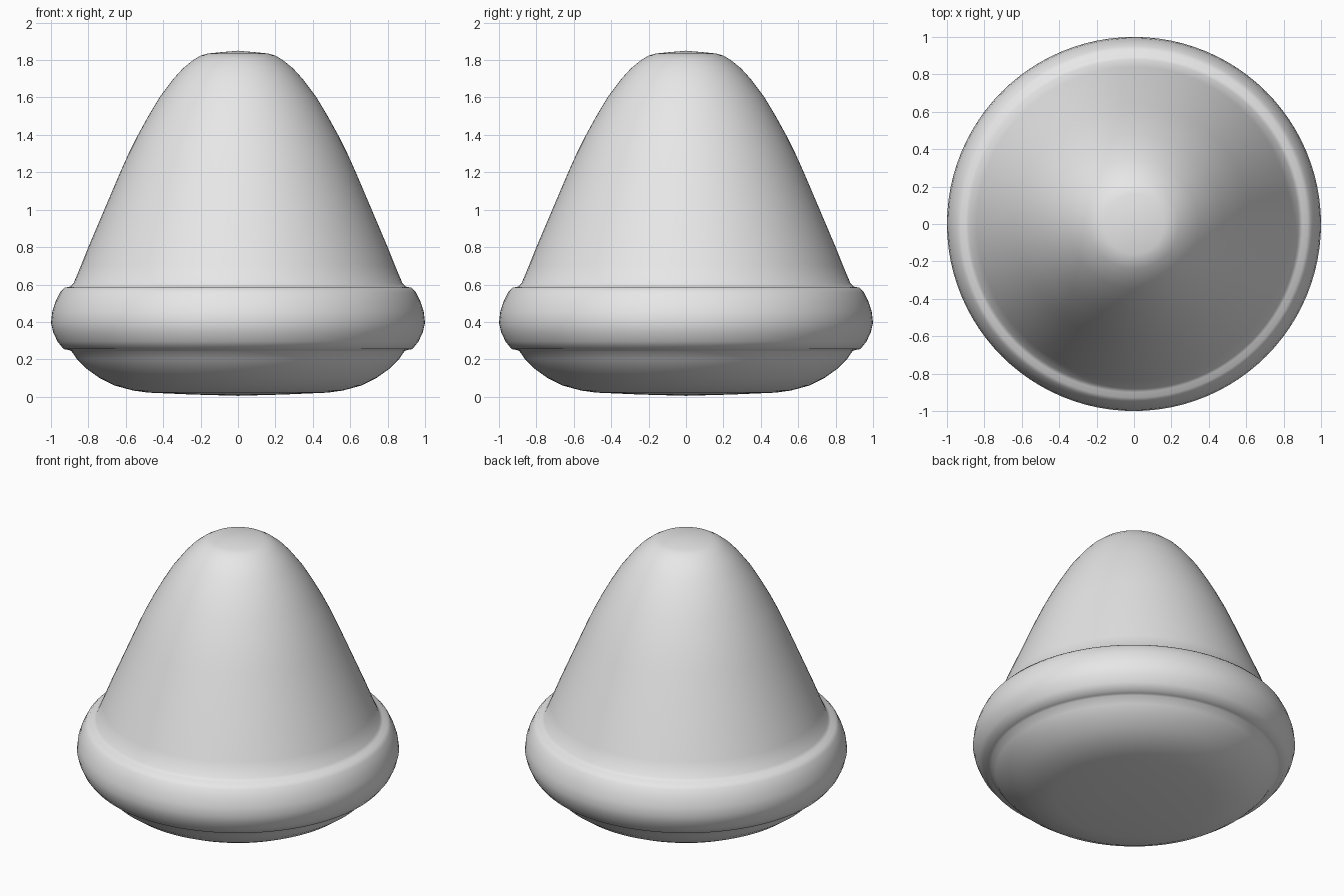
import bpy, bmesh, math

if "Cube" in bpy.data.objects:
    bpy.data.objects.remove(bpy.data.objects["Cube"])

SIDES = 96

# One plain grey for the whole body
grey = bpy.data.materials.new("light_grey")
grey.diffuse_color = (0.8, 0.8, 0.8, 1.0)
grey.use_nodes = True
grey.node_tree.nodes["Principled BSDF"].inputs["Base Color"].default_value = grey.diffuse_color


def lathe(name, profile):
    """Turn a (radius, height) profile, listed bottom to top, about z."""
    bm = bmesh.new()
    rings = []
    for r, z in profile:
        if r == 0:
            rings.append([bm.verts.new((0, 0, z))] * SIDES)
        else:
            rings.append([bm.verts.new((r * math.cos(2 * math.pi * i / SIDES),
                                        r * math.sin(2 * math.pi * i / SIDES), z))
                          for i in range(SIDES)])
    for low, high in zip(rings, rings[1:]):
        for i in range(SIDES):
            j = (i + 1) % SIDES
            corners = dict.fromkeys((low[i], low[j], high[j], high[i]))
            bm.faces.new(list(corners))
    bmesh.ops.recalc_face_normals(bm, faces=bm.faces)
    for f in bm.faces:
        f.smooth = True
    mesh = bpy.data.meshes.new(name)
    bm.to_mesh(mesh)
    bm.free()
    mesh.materials.append(grey)
    obj = bpy.data.objects.new(name, mesh)
    bpy.context.collection.objects.link(obj)
    return obj


# Shallow rounded underside
base = [(0, 0.005), (0.25, 0.012), (0.48, 0.022), (0.56, 0.033), (0.66, 0.06),
        (0.74, 0.10), (0.81, 0.15), (0.86, 0.20), (0.89, 0.243)]
# Bulging rim with a narrow ledge above and below
rim = [(0.905, 0.25), (0.933, 0.255), (0.965, 0.295), (0.988, 0.345), (1.0, 0.395),
       (0.993, 0.455), (0.975, 0.51), (0.95, 0.56), (0.928, 0.583), (0.90, 0.588)]
# Bell-shaped dome with a small, nearly flat crown
dome = [(0.88, 0.605), (0.84, 0.70), (0.80, 0.80), (0.715, 1.0), (0.63, 1.2),
        (0.585, 1.3), (0.535, 1.4), (0.48, 1.5), (0.42, 1.6), (0.345, 1.7),
        (0.295, 1.755), (0.24, 1.80), (0.20, 1.824), (0.16, 1.835),
        (0.08, 1.843), (0, 1.85)]

lathe("bell_body", base + rim + dome)
